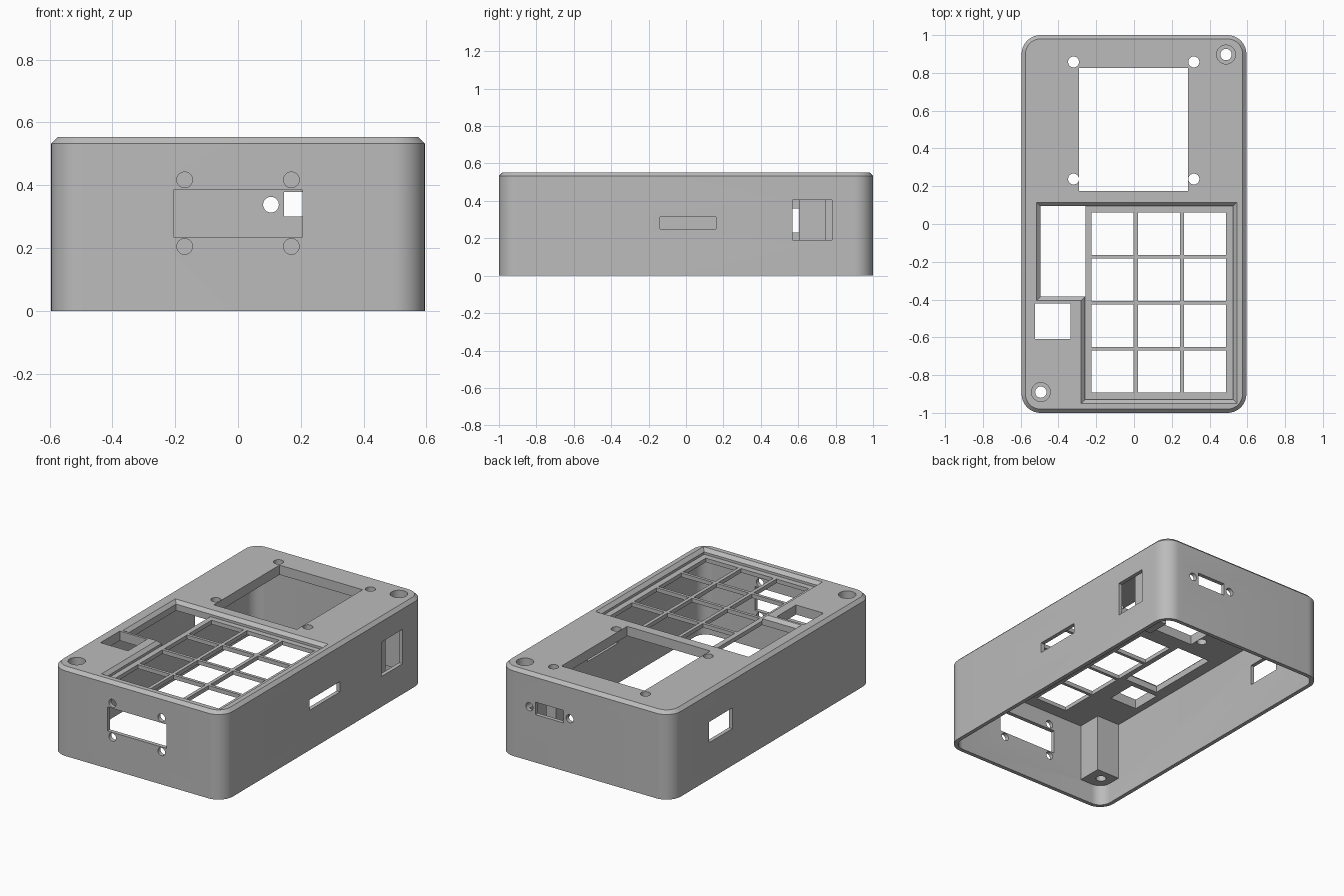
import bpy, bmesh, math
from mathutils import Vector, Matrix

if "Cube" in bpy.data.objects:
    bpy.data.objects.remove(bpy.data.objects["Cube"], do_unlink=True)

W, D, H = 0.595, 1.0, 0.553      # half width, half depth, height
WALL, TOP = 0.025, 0.06          # shell thicknesses
CEIL = H - TOP


def rounded_rect(hx, hy, r, steps=10):
    pts = []
    for i, (sx, sy) in enumerate([(1, 1), (-1, 1), (-1, -1), (1, -1)]):
        for k in range(steps + 1):
            a = math.pi / 2 * (i + k / steps)
            pts.append((sx * (hx - r) + r * math.cos(a), sy * (hy - r) + r * math.sin(a)))
    return pts


def loft(bm, rings):
    """Closed solid through (outline, z) rings with equal point counts."""
    loops = [[bm.verts.new((x, y, z)) for x, y in pts] for pts, z in rings]
    n = len(loops[0])
    for a, b in zip(loops, loops[1:]):
        for i in range(n):
            j = (i + 1) % n
            bm.faces.new((a[i], a[j], b[j], b[i]))
    bm.faces.new(loops[0][::-1])
    bm.faces.new(loops[-1])


def box(bm, x, y, z):
    loft(bm, [([(x[0], y[0]), (x[1], y[0]), (x[1], y[1]), (x[0], y[1])], h) for h in z])


def drill(bm, center, r, length, axis="Z"):
    rot = Matrix.Rotation(math.pi / 2, 4, "X") if axis == "Y" else Matrix()
    bmesh.ops.create_cone(bm, cap_ends=True, segments=32, radius1=r, radius2=r,
                          depth=length, matrix=Matrix.Translation(Vector(center)) @ rot)


def finish(bm, name):
    bmesh.ops.recalc_face_normals(bm, faces=bm.faces)
    mesh = bpy.data.meshes.new(name)
    bm.to_mesh(mesh)
    bm.free()
    ob = bpy.data.objects.new(name, mesh)
    bpy.context.collection.objects.link(ob)
    return ob


def subtract(target, bm, name):
    cutter = finish(bm, name)
    cutter.hide_render = True
    mod = target.modifiers.new(name, "BOOLEAN")
    mod.operation, mod.solver, mod.object = "DIFFERENCE", "EXACT", cutter
    bpy.context.view_layer.objects.active = target
    bpy.ops.object.modifier_apply(modifier=mod.name)
    bpy.data.objects.remove(cutter, do_unlink=True)


# outer body with chamfered top edge
bm = bmesh.new()
body = rounded_rect(W, D, 0.1)
loft(bm, [(body, 0), (body, H - 0.02), (rounded_rect(W - 0.02, D - 0.02, 0.08), H)])
case = finish(bm, "enclosure_shell")

# cavity volume, leaving two screw posts and a bracket standing
bm = bmesh.new()
inner = rounded_rect(W - WALL, D - WALL, 0.1 - WALL)
loft(bm, [(inner, -0.1), (inner, CEIL)])
cavity = finish(bm, "cavity_cutter")
bm = bmesh.new()
box(bm, (0.4, 0.7), (0.81, 1.1), (0.13, 0.7))
box(bm, (-0.7, -0.41), (-1.1, -0.82), (0.13, 0.7))
box(bm, (0.38, 0.5), (0.605, 0.745), (0.13, 0.7))
subtract(cavity, bm, "post_volume")
bm = bmesh.new()
bm.from_mesh(cavity.data)
bpy.data.objects.remove(cavity, do_unlink=True)
subtract(case, bm, "cavity")


# L-shaped keypad recess with sloping edges
def recess(o):
    return [(-0.26 - o, -0.93 - o), (0.525 + o, -0.93 - o), (0.525 + o, 0.095 + o),
            (-0.495 - o, 0.095 + o), (-0.495 - o, -0.385 - o), (-0.26 - o, -0.385 - o)]


bm = bmesh.new()
loft(bm, [(recess(0), H - 0.035), (recess(0), H - 0.02), (recess(0.025), H + 0.005)])
subtract(case, bm, "keypad_recess")

# screen window, side opening, small window and key grid
through = (CEIL - 0.05, H + 0.1)
bm = bmesh.new()
box(bm, (-0.29, 0.285), (0.175, 0.825), through)
box(bm, (-0.495, -0.258), (-0.385, 0.095), through)
box(bm, (-0.525, -0.335), (-0.61, -0.42), through)
for col in range(3):
    for row in range(4):
        x, y = -0.225 + 0.245 * col, 0.06 - 0.243 * row
        box(bm, (x, x + 0.223), (y - 0.224, y), through)
for x in (-0.32, 0.317):
    for y in (0.238, 0.858):
        drill(bm, (x, y, H), 0.029, 0.3)
subtract(case, bm, "top_openings")

# counterbored screw holes
for r, length in ((0.05, 0.16), (0.03, 1.4)):
    bm = bmesh.new()
    for x, y in ((0.487, 0.897), (-0.493, -0.89)):
        drill(bm, (x, y, H), r, length)
    subtract(case, bm, "screw_hole")

# connector cutouts in the four walls
bm = bmesh.new()
box(bm, (-0.205, 0.205), (-1.1, -0.94), (0.235, 0.385))
for x in (-0.17, 0.17):
    for z in (0.205, 0.417):
        drill(bm, (x, -1, z), 0.025, 0.15, "Y")
box(bm, (0.147, 0.343), (0.94, 1.1), (0.3, 0.378))
for x in (0.105, 0.385):
    drill(bm, (x, 1, 0.338), 0.025, 0.15, "Y")
box(bm, (0.54, 0.7), (-0.14, 0.16), (0.25, 0.315))
box(bm, (0.54, 0.7), (0.57, 0.78), (0.19, 0.405))
box(bm, (-0.7, -0.54), (0.39, 0.62), (0.23, 0.36))
subtract(case, bm, "wall_openings")

# single plain grey material
grey = bpy.data.materials.new("plain_grey")
grey.use_nodes = True
colour = (0.5, 0.5, 0.5, 1)
grey.diffuse_color = colour
grey.node_tree.nodes["Principled BSDF"].inputs["Base Color"].default_value = colour
case.data.materials.clear()
case.data.materials.append(grey)

bpy.ops.object.select_all(action="DESELECT")
case.select_set(True)
bpy.context.view_layer.objects.active = case
bpy.ops.object.shade_smooth_by_angle(angle=math.radians(30))
